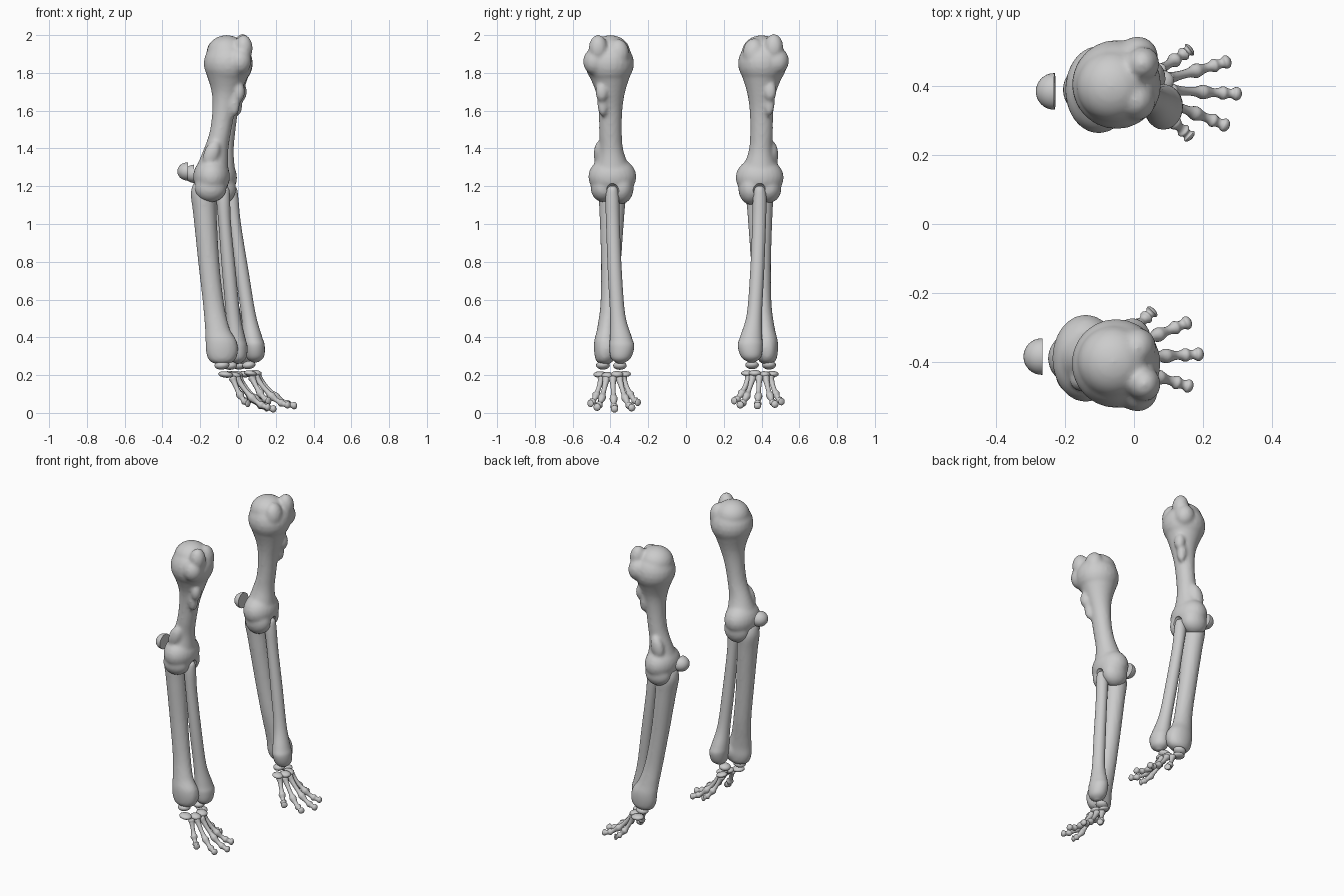
import bpy, bmesh, math
from mathutils import Vector, Matrix

if "Cube" in bpy.data.objects:
    bpy.data.objects.remove(bpy.data.objects["Cube"])


def spline(rows, steps):
    # Catmull-Rom through rows of numbers
    pts = [Vector(r) for r in rows]
    out = []
    for i in range(len(pts) - 1):
        a, b = pts[max(i - 1, 0)], pts[i]
        c, d = pts[i + 1], pts[min(i + 2, len(pts) - 1)]
        for s in range(steps):
            t = s / steps
            out.append(0.5 * (2 * b + (c - a) * t + (2 * a - 5 * b + 4 * c - d) * t * t
                              + (3 * b - a - 3 * c + d) * t ** 3))
    return out + [pts[-1]]


def loft(bm, rows, steps=5, sides=24, flat=True):
    # rows: x, y, z, radius along x, radius along y
    data = spline(rows, steps)
    rings = []
    for i, p in enumerate(data):
        u, v = Vector((1, 0, 0)), Vector((0, 1, 0))
        if not flat:
            t = data[min(i + 1, len(data) - 1)] - data[max(i - 1, 0)]
            t = Vector(t[:3]).normalized()
            u = v.cross(t).normalized()
            v = t.cross(u)
        rings.append([bm.verts.new(Vector(p[:3]) + u * (p[3] * math.cos(a)) + v * (p[4] * math.sin(a)))
                      for a in (k * math.tau / sides for k in range(sides))])
    for r, s in zip(rings, rings[1:]):
        for k in range(sides):
            n = (k + 1) % sides
            bm.faces.new((r[k], r[n], s[n], s[k]))
    bm.faces.new(rings[0])
    bm.faces.new(rings[-1])


def ball(bm, c, r, tilt=0.0, segs=24):
    m = Matrix.Translation(c) @ Matrix.Rotation(tilt, 4, 'Y') @ Matrix.Diagonal((*r, 1))
    bmesh.ops.create_uvsphere(bm, u_segments=segs, v_segments=segs // 2, radius=1, matrix=m)


def finish(bm, name):
    bmesh.ops.recalc_face_normals(bm, faces=bm.faces)
    me = bpy.data.meshes.new(name)
    bm.to_mesh(me)
    bm.free()
    ob = bpy.data.objects.new(name, me)
    bpy.context.collection.objects.link(ob)
    return ob


def fuse(ob, voxel, smooth, cutter=None):
    # weld overlapping forms into one smooth bone
    m = ob.modifiers.new("fuse", 'REMESH')
    m.mode, m.voxel_size = 'VOXEL', voxel
    m = ob.modifiers.new("soften", 'SMOOTH')
    m.factor, m.iterations = 0.5, smooth
    if cutter:
        m = ob.modifiers.new("socket", 'BOOLEAN')
        m.operation, m.object, m.solver = 'DIFFERENCE', cutter, 'EXACT'
    dg = bpy.context.evaluated_depsgraph_get()
    me = bpy.data.meshes.new_from_object(ob.evaluated_get(dg))
    ob.modifiers.clear()
    ob.data = me


parts = []

# upper arm bone: shaft, head with tubercles, crest, condyles
bm = bmesh.new()
loft(bm, [(-.055, -.405, 1.80, .115, .115), (-.06, -.40, 1.70, .080, .078),
          (-.075, -.40, 1.60, .061, .063), (-.095, -.40, 1.48, .057, .060),
          (-.12, -.395, 1.38, .068, .066), (-.14, -.39, 1.28, .09, .10)])
ball(bm, (-.052, -.405, 1.85), (.13, .13, .125))
ball(bm, (-.06, -.40, 1.91), (.105, .105, .09))
ball(bm, (.03, -.465, 1.93), (.048, .05, .072))
ball(bm, (.01, -.485, 1.86), (.06, .06, .07))
ball(bm, (.01, -.36, 1.90), (.055, .06, .08))
ball(bm, (.005, -.445, 1.70), (.032, .035, .055))
ball(bm, (-.02, -.44, 1.64), (.03, .03, .07))
ball(bm, (-.14, -.455, 1.37), (.042, .034, .075), .35)
ball(bm, (-.14, -.39, 1.25), (.098, .128, .105))
ball(bm, (-.145, -.435, 1.19), (.085, .07, .075))
ball(bm, (-.135, -.345, 1.19), (.085, .068, .085))
humerus = finish(bm, "upper_arm_bone")
bm = bmesh.new()
ball(bm, (-.045, -.39, 1.175), (.04, .036, .04))
cutter = finish(bm, "socket_cutter")
cutter.hide_render = True
fuse(humerus, .010, 6, cutter)
bpy.data.objects.remove(cutter)
parts.append(humerus)

# thick rear forearm bone
bm = bmesh.new()
loft(bm, [(-.18, -.39, 1.22, .055, .055), (-.182, -.39, 1.16, .068, .072),
          (-.175, -.392, 1.05, .062, .066), (-.155, -.397, .80, .056, .053),
          (-.13, -.405, .58, .056, .048), (-.11, -.42, .45, .065, .050),
          (-.09, -.43, .38, .082, .056), (-.085, -.43, .32, .084, .056),
          (-.085, -.43, .275, .065, .045), (-.085, -.43, .255, .02, .015)])
ball(bm, (-.055, -.42, .34), (.055, .055, .075))
ulna = finish(bm, "rear_forearm_bone")
fuse(ulna, .010, 3)
parts.append(ulna)

# thin front forearm bone
bm = bmesh.new()
loft(bm, [(-.078, -.39, 1.20, .014, .014), (-.077, -.39, 1.185, .030, .028),
          (-.078, -.39, 1.13, .036, .036), (-.07, -.387, 1.0, .033, .036),
          (-.048, -.377, .75, .036, .037), (-.026, -.362, .52, .038, .040),
          (-.012, -.345, .40, .050, .058), (-.005, -.34, .35, .055, .066),
          (-.003, -.345, .29, .046, .052), (-.004, -.347, .262, .015, .015)])
parts.append(finish(bm, "front_forearm_bone"))

# elbow cap: dome with a flat front side
bm = bmesh.new()
ball(bm, (-.268, -.385, 1.278), (.053, .053, .048), 0, 32)
geom = bm.verts[:] + bm.edges[:] + bm.faces[:]
cut = bmesh.ops.bisect_plane(bm, geom=geom, plane_co=(-.266, 0, 0), plane_no=(1, 0, 0), clear_outer=True)
bmesh.ops.holes_fill(bm, edges=[e for e in cut['geom_cut'] if isinstance(e, bmesh.types.BMEdge)])
parts.append(finish(bm, "elbow_cap"))

# wrist bones
bm = bmesh.new()
for c, r, tilt in [((-.085, -.44, .252), (.04, .037, .023), -.1),
                   ((-.04, -.35, .250), (.036, .036, .022), -.1),
                   ((-.065, -.455, .203), (.04, .036, .017), .1),
                   ((-.02, -.415, .198), (.036, .032, .018), .1),
                   ((-.01, -.365, .204), (.036, .034, .018), .1),
                   ((-.035, -.325, .206), (.034, .034, .015), .2)]:
    ball(bm, c, r, tilt, 16)
parts.append(finish(bm, "wrist_bones"))

# five fingers: base and tip, joints swell along a drooping path
fingers = [((-.03, -.445, .19), (.055, -.508, .05)), ((-.01, -.42, .19), (.163, -.472, .03)),
           ((0, -.388, .19), (.193, -.378, .021)), ((-.01, -.355, .19), (.158, -.285, .027)),
           ((-.03, -.335, .19), (.055, -.252, .055))]
profile = [(0, .012), (.03, .021), (.10, .016), (.25, .0125), (.38, .014), (.47, .021), (.54, .018),
           (.62, .013), (.70, .014), (.77, .020), (.84, .0145), (.90, .014), (.96, .020),
           (1.02, .016), (1.05, .005)]
bm = bmesh.new()
for base, tip in fingers:
    b, t = Vector(base), Vector(tip)
    rows = []
    for s, r in profile:
        p = b.lerp(t, s)
        p.z = t.z + (b.z - t.z) * (max(0, 1 - s) ** 1.75)
        rows.append((*p, r, r))
    loft(bm, rows, 3, 14, False)
parts.append(finish(bm, "finger_bones"))

# the other limb: mirrored and swung slightly forward at the shoulder
pivot = Vector((-.05, 0, 1.87))
swing = (Matrix.Translation(pivot) @ Matrix.Rotation(-.06, 4, 'Y') @ Matrix.Translation(-pivot)
         @ Matrix.Diagonal((1, -1, 1, 1)))
for ob in list(parts):
    twin = ob.copy()
    twin.data = ob.data.copy()
    twin.name = "far_" + ob.name
    ob.name = "near_" + ob.name
    bpy.context.collection.objects.link(twin)
    twin.data.transform(swing)
    twin.data.flip_normals()
    parts.append(twin)

bpy.ops.object.select_all(action='DESELECT')
for ob in parts:
    ob.select_set(True)
bpy.context.view_layer.objects.active = parts[0]
bpy.ops.object.shade_smooth_by_angle(angle=math.radians(50))
